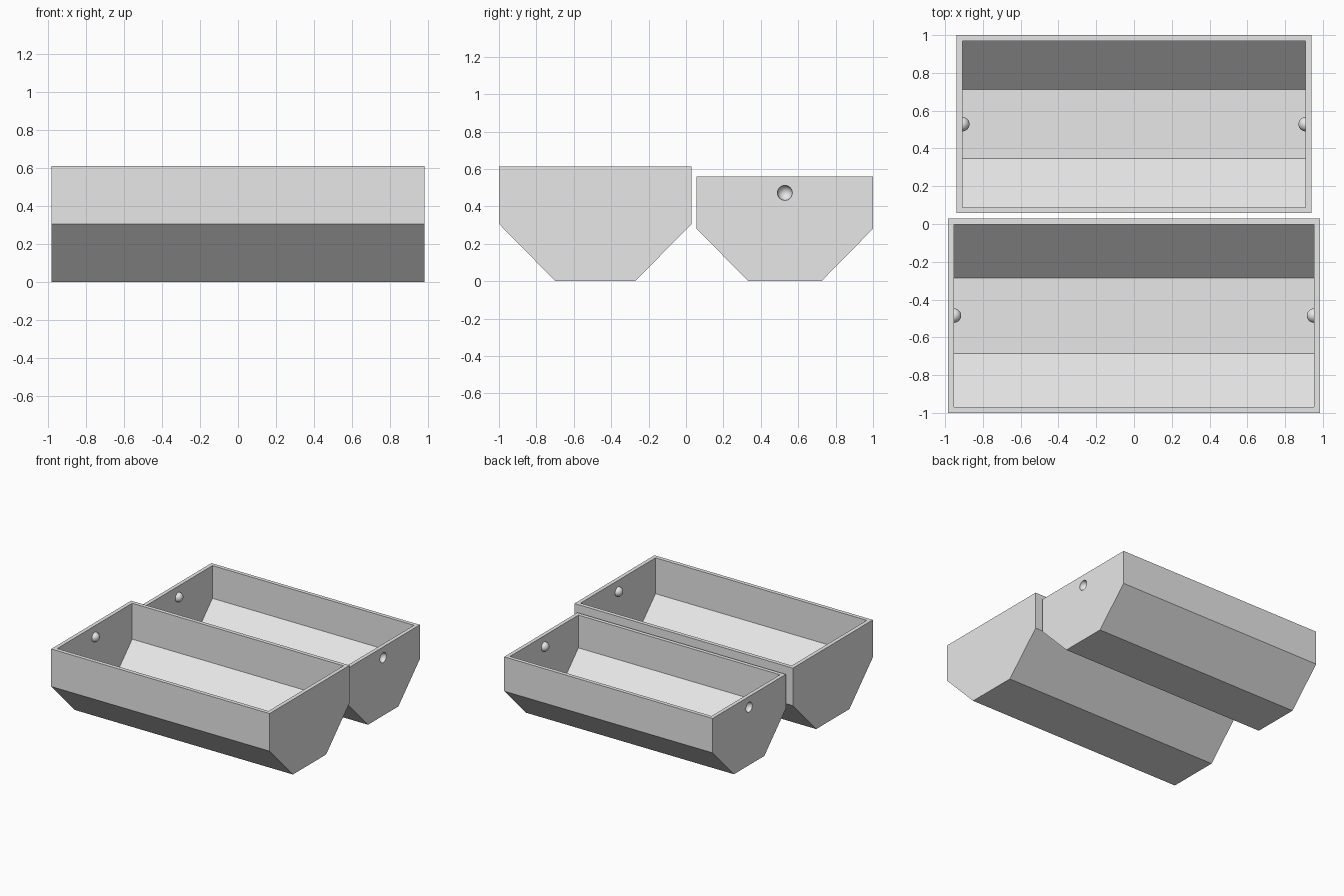
import bpy, bmesh, math

cube = bpy.data.objects.get("Cube")
if cube:
    bpy.data.objects.remove(cube, do_unlink=True)

grey = bpy.data.materials.new("plain grey")
grey.use_nodes = True
GREY = (0.8, 0.8, 0.8, 1)
grey.diffuse_color = GREY
grey.node_tree.nodes["Principled BSDF"].inputs["Base Color"].default_value = GREY


def add_object(name, bm):
    bmesh.ops.recalc_face_normals(bm, faces=bm.faces)
    mesh = bpy.data.meshes.new(name)
    bm.to_mesh(mesh)
    bm.free()
    mesh.materials.append(grey)
    obj = bpy.data.objects.new(name, mesh)
    bpy.context.collection.objects.link(obj)
    return obj


def prism(name, profile, half_length):
    """Extrude a (y, z) profile along x."""
    bm = bmesh.new()
    face = bm.faces.new([bm.verts.new((-half_length, y, z)) for y, z in profile])
    moved = bmesh.ops.extrude_face_region(bm, geom=[face])["geom"]
    bmesh.ops.translate(bm, vec=(2 * half_length, 0, 0),
                        verts=[v for v in moved if isinstance(v, bmesh.types.BMVert)])
    return add_object(name, bm)


def ball_pair(name, x, y, z, radius):
    """One ball on each end wall."""
    bm = bmesh.new()
    for side in (-1, 1):
        ball = bmesh.ops.create_uvsphere(bm, u_segments=32, v_segments=16, radius=radius)
        bmesh.ops.translate(bm, verts=ball["verts"], vec=(side * x, y, z))
    for face in bm.faces:
        face.smooth = True
    return add_object(name, bm)


def cut(target, cutter):
    """Subtract the cutter, then discard it."""
    mod = target.modifiers.new("cut", 'BOOLEAN')
    mod.operation = 'DIFFERENCE'
    mod.solver = 'EXACT'
    mod.object = cutter
    bpy.context.view_layer.objects.active = target
    bpy.ops.object.modifier_apply(modifier=mod.name)
    bpy.data.objects.remove(cutter, do_unlink=True)


def trough(name, half_length, y0, y1, height, knob_drop, wall, dimples):
    mid, half, knee = (y0 + y1) / 2, (y1 - y0) / 2, height / 2
    shift = wall * math.tan(math.pi / 8)
    foot = half - knee * 0.985

    # Outer shell, with 45 degree lower sides
    right = [(foot, 0), (half, knee), (half, height)]
    outline = [(mid + y, z) for y, z in right] + [(mid - y, z) for y, z in reversed(right)]
    body = prism(name, outline, half_length)

    # Hollow, left open at the top
    right = [(foot - shift, wall), (half - wall, knee + shift), (half - wall, height + 0.1)]
    outline = [(mid + y, z) for y, z in right] + [(mid - y, z) for y, z in reversed(right)]
    end = half_length - wall
    hollow = prism("hollow", outline, end)

    # Round knobs inside the end walls
    cut(hollow, ball_pair("knobs", end, mid, height - knob_drop, 0.038))
    cut(body, hollow)

    # Matching dimples outside the end walls
    if dimples:
        cut(body, ball_pair("dimples", half_length, mid, height - knob_drop, 0.04))

    bpy.ops.object.select_all(action='DESELECT')
    body.select_set(True)
    bpy.context.view_layer.objects.active = body
    bpy.ops.object.shade_smooth_by_angle(angle=math.radians(30))
    return body


trough("large_trough", 0.985, -1.0, 0.03, 0.612, 0.09, 0.032, False)
trough("small_trough", 0.94, 0.057, 1.0, 0.56, 0.088, 0.031, True)
